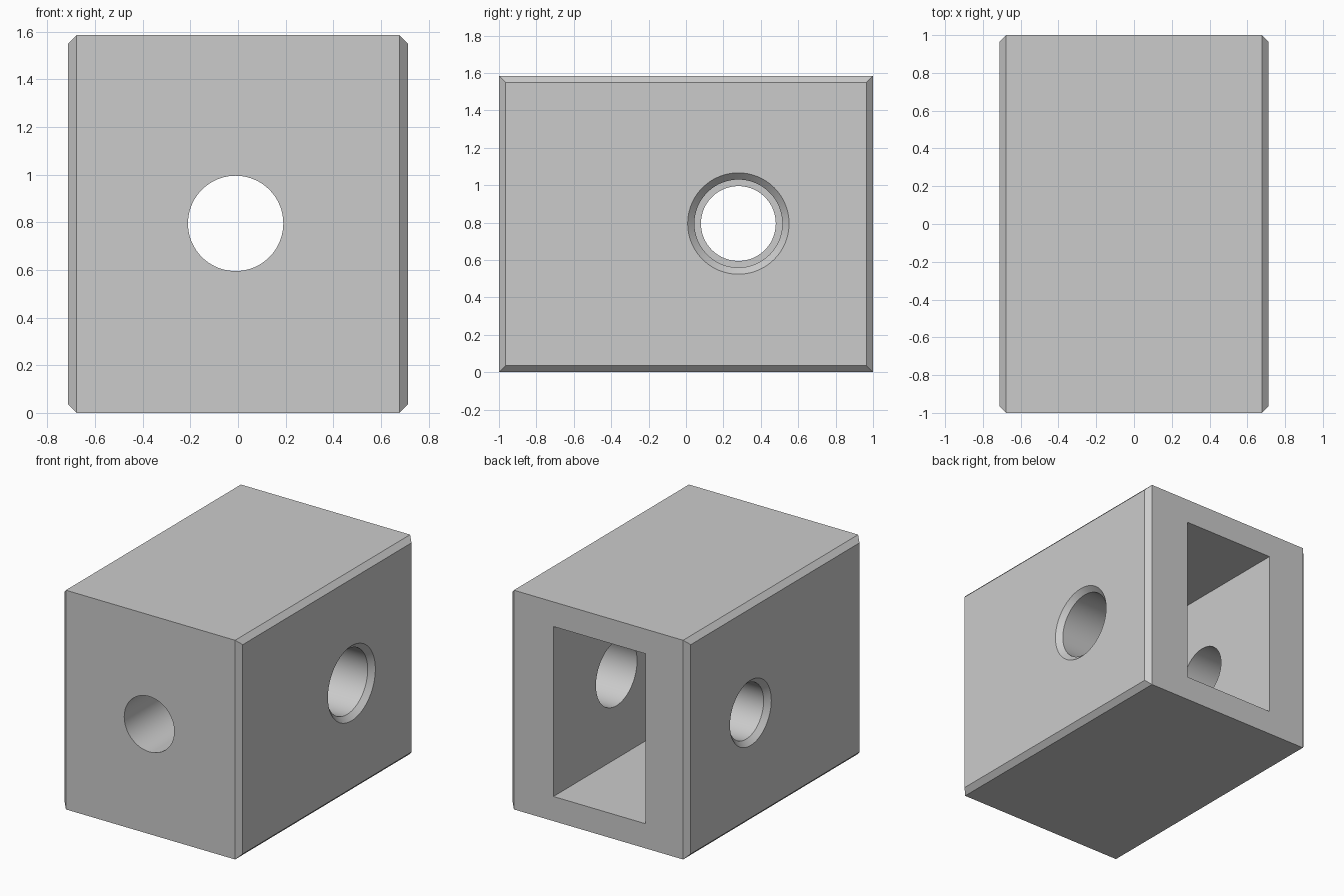
import bpy, bmesh, math
from mathutils import Matrix, Vector

if "Cube" in bpy.data.objects:
    bpy.data.objects.remove(bpy.data.objects["Cube"], do_unlink=True)

HALF_X, HALF_Y, HEIGHT, CHAMFER = 0.713, 1.0, 1.585, 0.036
HOLE_Z = 0.795
SEGMENTS = 96

grey = bpy.data.materials.new("plain_grey")
grey.use_nodes = True
colour = (0.6, 0.6, 0.6, 1)
grey.diffuse_color = colour
grey.node_tree.nodes["Principled BSDF"].inputs["Base Color"].default_value = colour


def finish(name, bm):
    bmesh.ops.recalc_face_normals(bm, faces=bm.faces)
    mesh = bpy.data.meshes.new(name)
    bm.to_mesh(mesh)
    bm.free()
    mesh.materials.append(grey)
    obj = bpy.data.objects.new(name, mesh)
    bpy.context.collection.objects.link(obj)
    return obj


def box(name, low, high):
    bm = bmesh.new()
    bmesh.ops.create_cube(bm, size=1)
    low, high = Vector(low), Vector(high)
    size = high - low
    for v in bm.verts:
        v.co = Vector(a * b for a, b in zip(v.co, size)) + (low + high) / 2
    return finish(name, bm)


def turned(name, profile, matrix):
    """Solid of revolution about local x from (position, radius) pairs."""
    bm = bmesh.new()
    rings = []
    for x, r in profile:
        angles = [2 * math.pi * i / SEGMENTS for i in range(SEGMENTS)]
        rings.append([bm.verts.new(matrix @ Vector((x, r * math.cos(a), r * math.sin(a))))
                      for a in angles])
    for a, b in zip(rings, rings[1:]):
        for i in range(SEGMENTS):
            j = (i + 1) % SEGMENTS
            bm.faces.new((a[i], a[j], b[j], b[i]))
    bm.faces.new(rings[0])
    bm.faces.new(rings[-1])
    return finish(name, bm)


# Block with chamfered rims on its two side faces
bm = bmesh.new()
for side in (-1, 1):
    for x, inset in ((HALF_X - CHAMFER, 0), (HALF_X, CHAMFER)):
        for y in (-HALF_Y + inset, HALF_Y - inset):
            for z in (inset, HEIGHT - inset):
                bm.verts.new((side * x, y, z))
bmesh.ops.convex_hull(bm, input=bm.verts)
bmesh.ops.dissolve_limit(bm, angle_limit=0.01, verts=bm.verts, edges=bm.edges)
block = finish("block", bm)

# Pocket open at the back
pocket = box("pocket_cutter", (-0.378, -0.43, 0.178), (0.36, 1.2, 1.407))

# Cross hole, wider on the left side, with countersunk mouths
seat = HALF_X - CHAMFER
cross = turned("cross_hole_cutter",
               [(-seat - 0.2, 0.4), (-seat, 0.2), (0, 0.2),
                (0, 0.235), (seat, 0.235), (seat + 0.2, 0.435)],
               Matrix.Translation((0, 0.28, HOLE_Z)))

# Round hole from the front into the pocket
front = turned("front_hole_cutter", [(-1.2, 0.2), (-0.2, 0.2)],
               Matrix.Translation((-0.01, 0, HOLE_Z)) @ Matrix.Rotation(math.pi / 2, 4, "Z"))

bpy.context.view_layer.objects.active = block
for cutter in (pocket, cross, front):
    cutter.hide_render = True
    cut = block.modifiers.new(cutter.name, "BOOLEAN")
    cut.operation = "DIFFERENCE"
    cut.solver = "EXACT"
    cut.object = cutter
    bpy.ops.object.modifier_apply(modifier=cut.name)
    bpy.data.objects.remove(cutter, do_unlink=True)

bpy.ops.object.select_all(action="DESELECT")
block.select_set(True)
bpy.ops.object.shade_smooth_by_angle(angle=math.radians(25))
